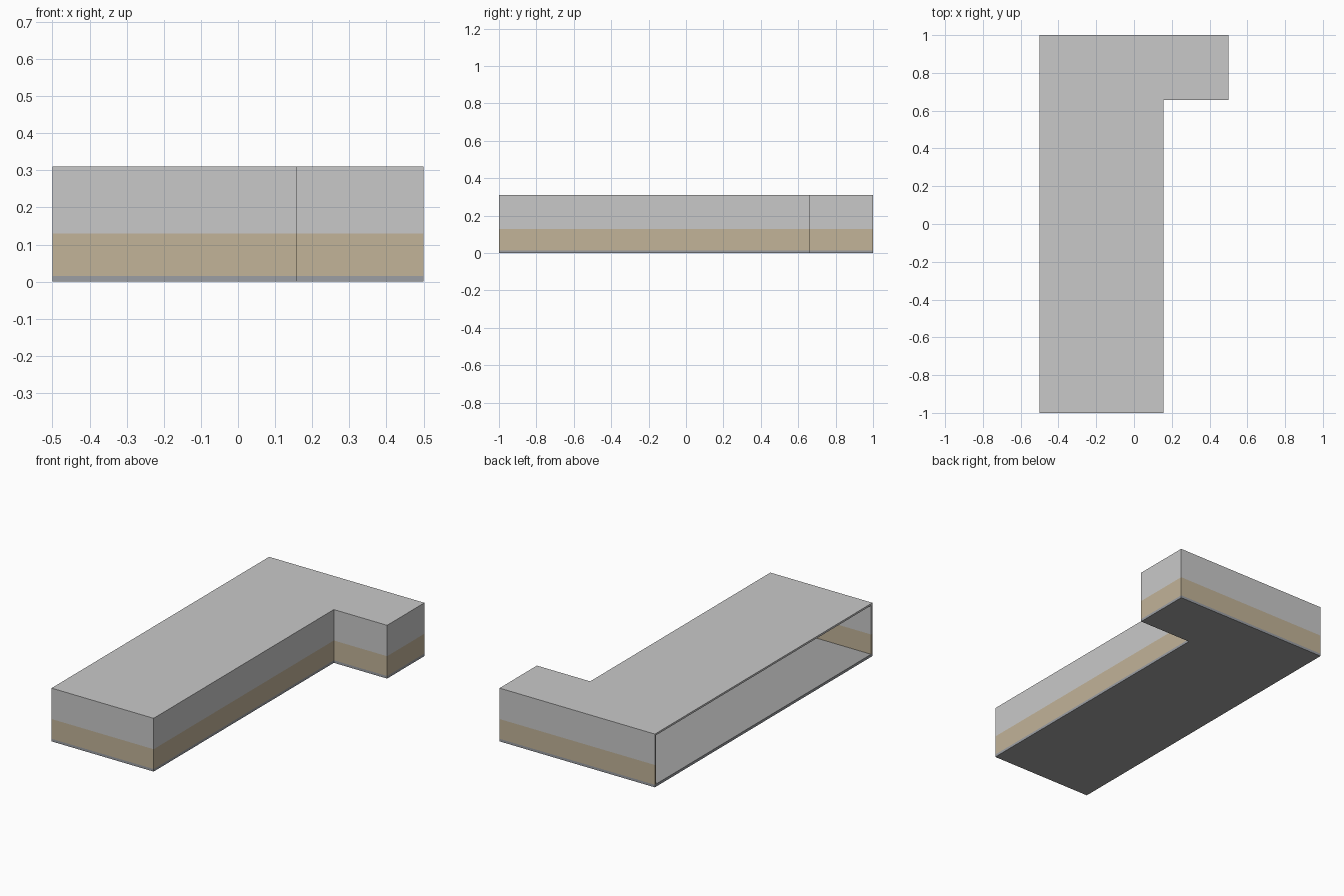
import bpy, bmesh

if "Cube" in bpy.data.objects:
    bpy.data.objects.remove(bpy.data.objects["Cube"])

T = 0.012                      # wall thickness
Z_BASE, Z_BAND, Z_ROOF, Z_TOP = 0.015, 0.13, 0.299, 0.31
XI, YI = 0.157, 0.657          # inner corner of the L plan


def srgb(v):
    v /= 255
    return v / 12.92 if v <= 0.04045 else ((v + 0.055) / 1.055) ** 2.4


def material(name, r, g, b):
    m = bpy.data.materials.new(name)
    m.diffuse_color = (srgb(r), srgb(g), srgb(b), 1)
    m.use_nodes = True
    m.node_tree.nodes["Principled BSDF"].inputs["Base Color"].default_value = m.diffuse_color
    return m


light = material("light grey", 201, 201, 201)
tan = material("tan", 194, 179, 152)
slate = material("slate grey", 156, 159, 164)
floor_grey = material("floor grey", 163, 163, 163)

# L plan, counter-clockwise; the side from last to first point is open
outer = [(-0.5, -1), (XI, -1), (XI, YI), (0.5, YI), (0.5, 1), (-0.5, 1)]
inner = [(-0.5, -1 + T), (XI - T, -1 + T), (XI - T, YI + T),
         (0.5 - T, YI + T), (0.5 - T, 1 - T), (-0.5, 1 - T)]


def finish(name, bm, mats):
    me = bpy.data.meshes.new(name)
    bm.to_mesh(me)
    bm.free()
    for m in mats:
        me.materials.append(m)
    ob = bpy.data.objects.new(name, me)
    bpy.context.collection.objects.link(ob)
    return ob


def slab(name, z0, z1, mats):
    """L-shaped plate; material 0 on flat faces, 1 on the edges."""
    bm = bmesh.new()
    lo = [bm.verts.new((x, y, z0)) for x, y in outer]
    hi = [bm.verts.new((x, y, z1)) for x, y in outer]
    bm.faces.new(lo[::-1])
    bm.faces.new(hi)
    n = len(outer)
    for i in range(n):
        j = (i + 1) % n
        f = bm.faces.new((lo[i], lo[j], hi[j], hi[i]))
        f.material_index = len(mats) - 1
    return finish(name, bm, mats)


# Floor and roof plates
slab("floor_slab", 0, Z_BASE, [floor_grey, slate])
slab("roof", Z_ROOF, Z_TOP, [light])

# Walls: thin ribbon round the plan, tan below and light grey above
bm = bmesh.new()
levels = [Z_BASE, Z_BAND, Z_ROOF]
out = [[bm.verts.new((x, y, z)) for x, y in outer] for z in levels]
inn = [[bm.verts.new((x, y, z)) for x, y in inner] for z in levels]
for k in range(2):
    faces = []
    for i in range(len(outer) - 1):
        faces.append((out[k][i], out[k][i + 1], out[k + 1][i + 1], out[k + 1][i]))
        faces.append((inn[k][i + 1], inn[k][i], inn[k + 1][i], inn[k + 1][i + 1]))
    # wall ends at the open side
    faces.append((inn[k][0], out[k][0], out[k + 1][0], inn[k + 1][0]))
    faces.append((out[k][-1], inn[k][-1], inn[k + 1][-1], out[k + 1][-1]))
    for f in faces:
        bm.faces.new(f).material_index = k
finish("walls", bm, [tan, light])
